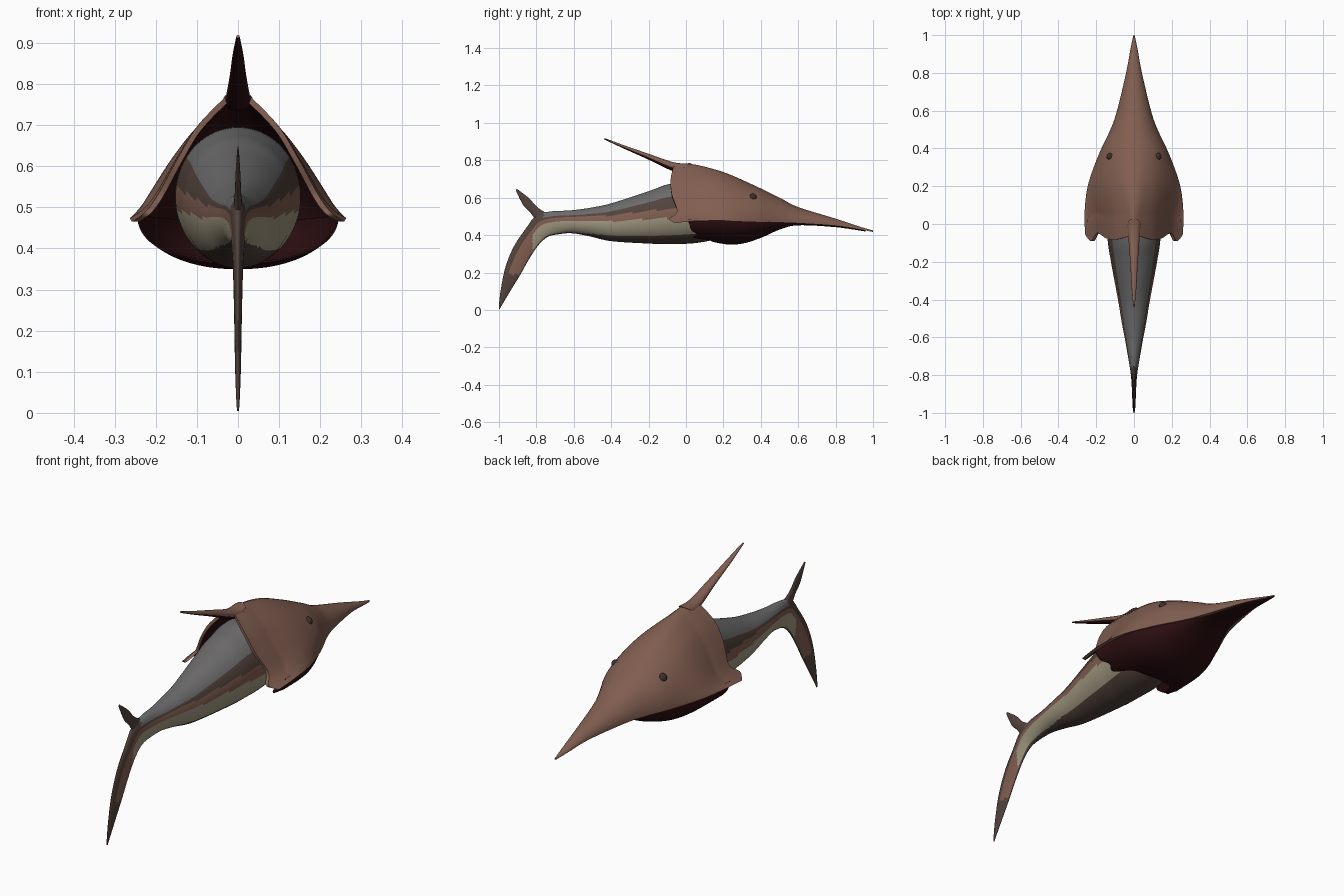
import bpy, bmesh, math
from mathutils import Vector

cube = bpy.data.objects.get("Cube")
if cube:
    bpy.data.objects.remove(cube, do_unlink=True)


def material(name, rgb):
    m = bpy.data.materials.new(name)
    m.use_nodes = True
    m.diffuse_color = (*rgb, 1)
    m.node_tree.nodes["Principled BSDF"].inputs["Base Color"].default_value = (*rgb, 1)
    return m


brown = material("warm_brown", (.22, .112, .08))
grey = material("slate_grey", (.15, .145, .145))
taupe = material("dark_taupe", (.085, .056, .045))
cream = material("cream", (.35, .31, .215))
red = material("deep_red", (.026, .0045, .0056))
eye_dark = material("eye_dark", (.045, .03, .026))


def spline(rows, t):
    """Smooth interpolation through rows, t from 0 to 1."""
    last = len(rows) - 1
    i = min(int(t * last), last - 1)
    f = t * last - i
    quad = [rows[min(max(k, 0), last)] for k in (i - 1, i, i + 1, i + 2)]
    return [b + .5 * f * (c - a + f * (2*a - 5*b + 4*c - d + f * (3*(b - c) + d - a)))
            for a, b, c, d in zip(*quad)]


def clamp(v):
    return max(0, min(1, v))


def loft(name, rings, mats, rule=None, closed=True, ends="cap"):
    """Skin a list of rings; rule(centre, j) picks the material slot."""
    bm = bmesh.new()
    vs = [[bm.verts.new(p) for p in r] for r in rings]
    n = len(rings[0])
    for a, b in zip(vs, vs[1:]):
        for j in range(n if closed else n - 1):
            k = (j + 1) % n
            f = bm.faces.new((a[j], a[k], b[k], b[j]))
            if rule:
                f.material_index = rule(f.calc_center_median(), j)
    for r in (vs[0], vs[-1]):
        if ends == "cap":
            bm.faces.new(r)
        elif ends == "rim":
            for j in range(n // 2 - 1):
                bm.faces.new((r[j], r[j + 1], r[n - 2 - j], r[n - 1 - j]))
    bmesh.ops.recalc_face_normals(bm, faces=bm.faces)
    me = bpy.data.meshes.new(name)
    bm.to_mesh(me)
    bm.free()
    for m in mats:
        me.materials.append(m)
    ob = bpy.data.objects.new(name, me)
    bpy.context.collection.objects.link(ob)
    smooth(ob)
    return ob


def smooth(ob):
    bpy.ops.object.select_all(action="DESELECT")
    ob.select_set(True)
    bpy.context.view_layer.objects.active = ob
    bpy.ops.object.shade_smooth_by_angle(angle=math.radians(50))


def oval_rings(rows, steps, sides):
    """Ovals spanning an upper and a lower edge point, with a half width."""
    rings = []
    for i in range(steps + 1):
        ty, tz, by, bz, w = spline(rows, i / steps)
        mid = Vector((0, (ty + by) / 2, (tz + bz) / 2))
        up = Vector((0, ty, tz)) - mid
        angles = [math.tau * j / sides for j in range(sides)]
        rings.append([mid + up * math.cos(a) + Vector((w * math.sin(a), 0, 0)) for a in angles])
    return rings


# Body and lower tail lobe: one tapering loft with painted bands
SIDES = 72
body_rows = [
    (.4, .58, .4, .44, .08), (.1, .69, .1, .365, .15), (-.08, .675, -.08, .352, .14),
    (-.2, .635, -.2, .355, .122), (-.4, .57, -.4, .368, .085), (-.52, .545, -.52, .395, .065),
    (-.62, .532, -.61, .41, .047), (-.72, .527, -.68, .405, .032), (-.8, .505, -.74, .39, .02),
    (-.86, .43, -.79, .345, .014), (-.92, .34, -.84, .27, .011), (-.965, .23, -.885, .19, .009),
    (-.99, .11, -.94, .1, .007), (-1, .03, -.985, .025, .004), (-1, .005, -.996, .005, .002)]


def body_band(c, j):
    a = (j + .5) * 360 / SIDES
    a = min(a, 360 - a)
    cream_top = 98 - 14 * clamp((-.08 - c.y) / .4)
    cream_low = 135 + 22 * clamp((-.45 - c.y) / .15)
    if a < 56:
        return 0 if c.y > -.76 else 1
    if a < cream_top - 18 or a > cream_low or c.z < .19:
        return 1
    return 3 if a > cream_top and c.y > -.82 else 2


loft("body", oval_rings(body_rows, 110, SIDES), [grey, taupe, brown, cream], body_band)

# Upper tail lobe
lobe_rows = [(-.72, .505, -.79, .46, .014), (-.79, .545, -.832, .52, .008),
             (-.84, .598, -.87, .56, .006), (-.905, .648, -.91, .638, .002)]
loft("upper_tail_lobe", oval_rings(lobe_rows, 20, 16), [taupe])

# Head shield: a thick hood running out into the long snout
shield_rows = [
    (-.07, .785, .465, .258), (.05, .775, .475, .262), (.2, .737, .477, .245),
    (.36, .668, .472, .19), (.5, .6, .467, .125), (.6, .55, .463, .09),
    (.8, .488, .45, .042), (.93, .445, .43, .018), (1, .425, .417, .003)]
hood = [(0, 1), (.115, .95), (.38, .73), (.57, .48), (.76, .2), (.88, .07), (1, 0)]
hood_edge = [(.025,), (.005,), (-.012,), (-.006,), (.022,), (-.02,), (.012,)]
HALF = 28
COUNT = 2 * HALF + 1


def shield_point(row, s, thick):
    y, top, rim, w = row
    a = abs(s)
    t = clamp((y - .05) / .35)
    hx, hz = spline(hood, a)
    px = hx + t * (math.sin(a * math.pi / 2) - hx)
    pz = hz + t * (math.cos(a * math.pi / 2) - hz)
    y += spline(hood_edge, a)[0] * clamp(1 - (y + .07) / .2)
    return Vector((math.copysign(px, s) * (w - thick), y, rim + pz * (top - rim - thick)))


shield_rings = []
for i in range(73):
    row = spline(shield_rows, i / 72)
    thick = min(.018, row[3] * .25, (row[1] - row[2]) * .4)
    span = [j / HALF - 1 for j in range(COUNT)]
    shield_rings.append([shield_point(row, s, 0) for s in span]
                        + [shield_point(row, s, thick) for s in reversed(span)])
loft("head_shield", shield_rings, [brown, red],
     lambda c, j: int(COUNT <= j < 2 * COUNT - 1), ends="rim")

# Throat: lower hull under the shield, with ragged gill flaps behind
throat_rows = [
    (.03, .485, .365, .243), (.2, .495, .353, .232), (.3, .49, .357, .205),
    (.4, .485, .388, .163), (.5, .48, .432, .115), (.6, .475, .455, .083),
    (.8, .457, .445, .038), (.96, .428, .422, .008)]
flap_edge = [(.12,), (.11,), (.09,), (.01,), (.03,), (0,), (-.01,), (-.02,)]
throat_rings = []
for i in range(61):
    y, rim, low, w = spline(throat_rows, i / 60)
    ring = []
    for j in range(49):
        s = j / 24 - 1
        a = abs(s) * math.pi / 2
        shift = spline(flap_edge, abs(s))[0] * clamp(1 - (y - .03) / .2)
        px = math.copysign(w * math.sin(a) ** .9, s)
        ring.append((px, y + shift, rim - (rim - low) * max(0, math.cos(a)) ** .85))
    throat_rings.append(ring)
throat = loft("throat", throat_rings, [red], closed=False, ends="open")
shell = throat.modifiers.new("thickness", "SOLIDIFY")
shell.thickness = .005
shell.offset = 0

# Crest spine sweeping back from the hood, dark underneath
spine_rows = [(.03, .785, -.04, .735, .036), (-.06, .788, -.085, .748, .03),
              (-.2, .835, -.21, .808, .02), (-.33, .88, -.335, .864, .013),
              (-.435, .919, -.438, .912, .004)]
loft("crest_spine", oval_rings(spine_rows, 24, 24), [brown, red],
     lambda c, j: int(7 <= j <= 16))

# Eyes
for side, x in (("left", .125), ("right", -.125)):
    bpy.ops.mesh.primitive_uv_sphere_add(segments=20, ring_count=12, radius=.02,
                                         location=(x, .357, .602))
    eye = bpy.context.object
    eye.name = side + "_eye"
    eye.data.materials.append(eye_dark)
    smooth(eye)
